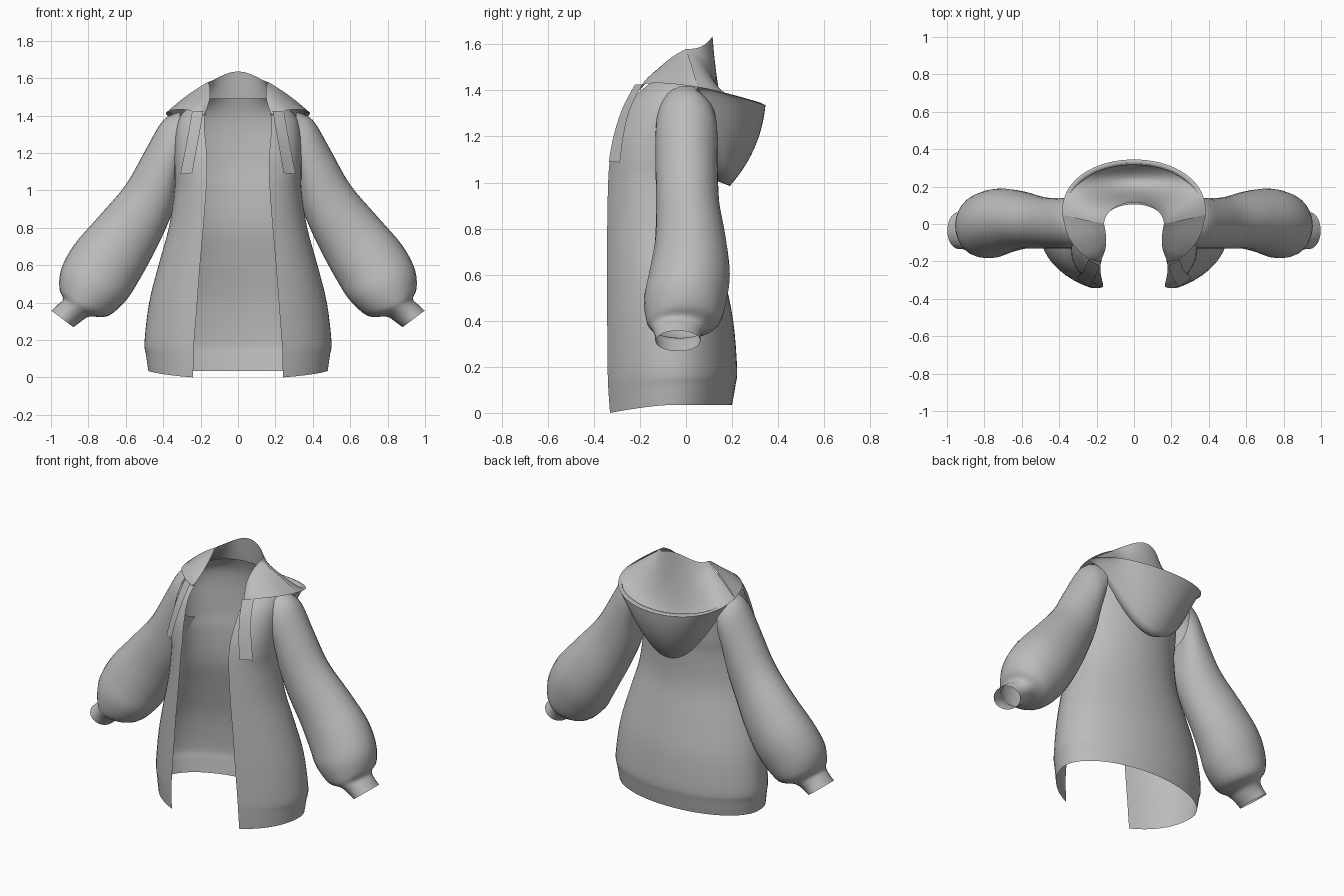
import bpy, bmesh, math
from math import sin, cos, pi
from mathutils import Vector

if "Cube" in bpy.data.objects:
    bpy.data.objects.remove(bpy.data.objects["Cube"])

cloth = bpy.data.materials.new("grey cloth")
cloth.diffuse_color = (0.5, 0.5, 0.5, 1)
cloth.use_nodes = True
cloth.node_tree.nodes["Principled BSDF"].inputs["Base Color"].default_value = cloth.diffuse_color


def smooth_keys(keys, steps):
    """Catmull-Rom sampling through rows of numbers."""
    out = []
    n = len(keys)
    for i in range(n - 1):
        a, b, c, d = (keys[max(0, min(n - 1, i + k))] for k in (-1, 0, 1, 2))
        for s in range(steps):
            t = s / steps
            out.append([0.5 * (2 * q + (r - p) * t + (2 * p - 5 * q + 4 * r - u) * t * t
                               + (3 * q - p - 3 * r + u) * t ** 3)
                        for p, q, r, u in zip(a, b, c, d)])
    return out + [list(keys[-1])]


def bez(a, b, d, n):
    """Quadratic curve from a to d."""
    return [a * (1 - t) ** 2 + b * 2 * t * (1 - t) + d * t * t
            for t in (k / n for k in range(n + 1))]


def loft(name, rows, closed=False, mirror=False):
    """Skin a grid of points; mirror adds the other side in x."""
    bm = bmesh.new()
    for sx in ((1, -1) if mirror else (1,)):
        g = [[bm.verts.new((p[0] * sx, p[1], p[2])) for p in row] for row in rows]
        m = len(rows[0])
        for r0, r1 in zip(g, g[1:]):
            for j in range(m if closed else m - 1):
                k = (j + 1) % m
                f = (r0[j], r0[k], r1[k], r1[j])
                bm.faces.new(f if sx > 0 else f[::-1])
    bmesh.ops.remove_doubles(bm, verts=bm.verts, dist=0.0005)
    bmesh.ops.recalc_face_normals(bm, faces=bm.faces)
    me = bpy.data.meshes.new(name)
    bm.to_mesh(me)
    bm.free()
    me.materials.append(cloth)
    me.shade_smooth()
    ob = bpy.data.objects.new(name, me)
    bpy.context.collection.objects.link(ob)
    return ob


# Body: front z, back z, half width, front y, back y, opening half width, squareness
body_keys = [
    (0.0, 0.035, 0.48, -0.33, 0.20, 0.24, 1.0),
    (0.10, 0.12, 0.492, -0.337, 0.215, 0.238, 1.0),
    (0.18, 0.19, 0.50, -0.34, 0.222, 0.235, 1.0),
    (0.40, 0.40, 0.475, -0.342, 0.205, 0.218, 1.0),
    (0.60, 0.60, 0.425, -0.342, 0.165, 0.203, 0.97),
    (0.80, 0.80, 0.37, -0.342, 0.125, 0.185, 0.92),
    (1.00, 1.00, 0.34, -0.338, 0.125, 0.17, 0.82),
    (1.10, 1.10, 0.34, -0.33, 0.135, 0.165, 0.75),
    (1.20, 1.20, 0.34, -0.312, 0.14, 0.168, 0.75),
    (1.32, 1.32, 0.335, -0.262, 0.14, 0.178, 0.82),
    (1.38, 1.41, 0.30, -0.215, 0.13, 0.178, 0.9),
    (1.40, 1.49, 0.195, -0.195, 0.105, 0.172, 1.0)]
rows = []
for zf, zb, w, yf, yb, op, e in smooth_keys(body_keys, 4):
    a0 = math.asin((op / w) ** (1 / e))
    yc = yf + (yb - yf) * 0.52
    df = (yc - yf) / cos(a0) ** e
    half = []
    for i in range(25):
        a = a0 + (pi - a0) * i / 24
        c = cos(a)
        q = e if c > 0 else 1
        y = yc - df * c ** e if c > 0 else yc + (yb - yc) * -c
        k = (max(c, 0) / cos(a0)) ** 1.5
        half.append((w * max(sin(a), 0) ** q, y, zb + (zf - zb) * k))
    half[-1] = (0, yb, zb)
    rows.append(half + [(-x, y, z) for x, y, z in half[-2::-1]])
loft("body", rows)

# Sleeves: outer x, outer z, inner x, inner z, centre y, half depth
sleeve_keys = [
    (0.31, 1.42, 0.31, 1.10, 0.0, 0.13),
    (0.40, 1.375, 0.325, 1.01, 0.003, 0.135),
    (0.495, 1.215, 0.345, 0.90, 0.003, 0.135),
    (0.60, 1.03, 0.40, 0.765, 0.008, 0.138),
    (0.745, 0.86, 0.47, 0.625, 0.02, 0.155),
    (0.875, 0.71, 0.54, 0.50, 0.015, 0.175),
    (0.945, 0.58, 0.60, 0.41, -0.003, 0.18),
    (0.955, 0.475, 0.695, 0.328, -0.012, 0.16),
    (0.935, 0.42, 0.795, 0.325, -0.03, 0.122),
    (0.965, 0.388, 0.84, 0.298, -0.035, 0.102),
    (0.998, 0.357, 0.88, 0.268, -0.035, 0.098)]
rows = []
for ox, oz, ix, iz, cy, ry in smooth_keys(sleeve_keys, 4):
    ring = []
    for i in range(28):
        a = 2 * pi * i / 28
        u = 0.5 + 0.5 * cos(a)
        ring.append((ix + (ox - ix) * u, cy + ry * sin(a), iz + (oz - iz) * u))
    rows.append(ring)
loft("sleeves", rows, closed=True, mirror=True)

# Collar flaps: free neck edge to shoulder seam
neck = smooth_keys([(0.178, -0.20, 1.40), (0.152, -0.13, 1.485),
                    (0.15, -0.06, 1.545), (0.16, 0.0, 1.58)], 5)
seam = smooth_keys([(0.182, -0.205, 1.40), (0.26, -0.175, 1.428),
                    (0.345, -0.08, 1.43), (0.385, 0.05, 1.415)], 5)
rows = []
for p, q in zip(neck, seam):
    p, q = Vector(p), Vector(q)
    rows.append([p.lerp(q, t / 6) + Vector((0, 0, 0.01 * sin(pi * t / 6))) for t in range(7)])
loft("collar", rows, mirror=True)

# Hood: lining dips from the neck edge to the rim, pouch hangs outside it
lining, pouch, lip = [], [], []
for i in range(49):
    ph = pi * i / 48
    c, s = cos(ph), max(sin(ph), 0)
    top = Vector((0.16 * c, 0.115 * s, 1.58 + 0.055 * s ** 3))
    rim = Vector((0.385 * c, 0.05 + 0.295 * s ** 0.85, 1.415 - 0.08 * s))
    low = Vector((0.36 * c, 0.04 + 0.15 * s, 1.40 - 0.415 * s ** 2))
    dip = (top + rim) / 2
    dip = Vector((dip.x, dip.y * (1 - s) + 0.165 * s, dip.z - 0.5 * s ** 1.8))
    ctl = Vector((low.x * 1.05, 0.05 + 0.275 * s, low.z + 0.15 * s))
    lining.append(bez(top, dip, rim, 14))
    # pouch tucks back under itself to meet the back panel
    pouch.append(bez(rim, ctl, low, 12) + [Vector((low.x * 0.97, low.y - 0.05 * s, low.z + 0.02 * s))])
    # folded edge inside the rim
    lip.append([rim, rim + Vector((-0.02 * c, -0.022 * s, 0.012 * s)),
                rim + Vector((-0.03 * c, -0.03 * s, -0.03 * s))])
loft("hood_lining", lining)
loft("hood_pouch", pouch)
loft("hood_rim", lip)

# Drawstrings: flat strips lying on the chest
strip = smooth_keys([(0.185, -0.222, 1.425, 0.245, -0.19, 1.425),
                     (0.203, -0.277, 1.32, 0.263, -0.243, 1.32),
                     (0.225, -0.315, 1.20, 0.286, -0.272, 1.20),
                     (0.245, -0.335, 1.092, 0.308, -0.287, 1.087)], 5)
loft("drawstrings", [[r[:3], r[3:]] for r in strip], mirror=True)
